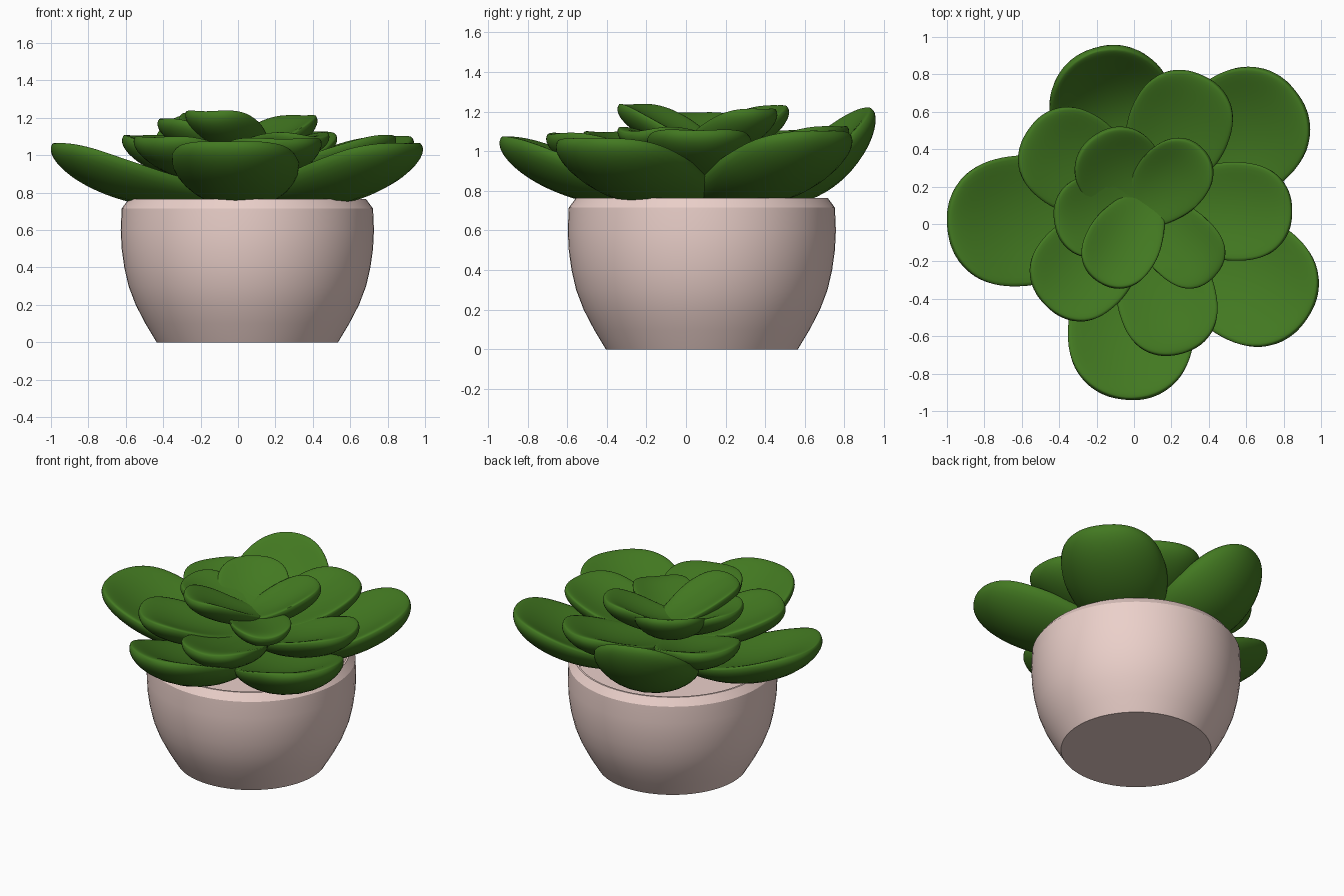
import bpy, bmesh, math
from mathutils import Vector

if "Cube" in bpy.data.objects:
    bpy.data.objects.remove(bpy.data.objects["Cube"])

CX, CY = 0.05, 0.08  # pot axis


def material(name, color):
    m = bpy.data.materials.new(name)
    m.diffuse_color = (*color, 1)
    m.use_nodes = True
    m.node_tree.nodes["Principled BSDF"].inputs["Base Color"].default_value = m.diffuse_color
    return m


def finish(bm, name, mat, angle):
    bmesh.ops.recalc_face_normals(bm, faces=bm.faces)
    me = bpy.data.meshes.new(name)
    bm.to_mesh(me)
    bm.free()
    ob = bpy.data.objects.new(name, me)
    bpy.context.collection.objects.link(ob)
    me.materials.append(mat)
    bpy.ops.object.select_all(action='DESELECT')
    ob.select_set(True)
    bpy.context.view_layer.objects.active = ob
    bpy.ops.object.shade_smooth_by_angle(angle=math.radians(angle))
    return ob


def skin(bm, rings):
    """Join rings of points into a closed tube."""
    vs = [[bm.verts.new(p) for p in r] for r in rings]
    n = len(vs[0])
    for a, b in zip(vs, vs[1:]):
        for i in range(n):
            j = (i + 1) % n
            bm.faces.new((a[i], a[j], b[j], b[i]))
    bm.faces.new(vs[0])
    bm.faces.new(vs[-1])


def lathe(name, profile, mat, n=64):
    bm = bmesh.new()
    skin(bm, [[(CX + r * math.cos(2 * math.pi * i / n), CY + r * math.sin(2 * math.pi * i / n), z)
               for i in range(n)] for r, z in profile])
    return finish(bm, name, mat, 28)


def leaf(name, base, tip, width, thick, cup, power, mat):
    """Fleshy cupped paddle, curling upward from base to tip."""
    b, t = Vector(base), Vector(tip)
    flat = Vector((t.x - b.x, t.y - b.y, 0))
    side = Vector((-flat.y, flat.x, 0)).normalized()

    def mid(s):
        p = b + flat * s
        p.z = b.z + (t.z - b.z) * s ** power
        return p

    rings, steps, n = [], 28, 32
    for k in range(steps + 1):
        s = math.sin(math.pi / 2 * k / steps)
        grow = 0.4 + 0.6 * math.sin(math.pi / 2 * min(s / 0.65, 1))
        fade = max(0, (s - 0.5) / 0.5)
        shape = grow * max(0.001, 1 - fade ** 4) ** 0.45
        tangent = (mid(s + 0.01) - mid(max(s - 0.01, 0))).normalized()
        normal = tangent.cross(side)
        if normal.z < 0:
            normal = -normal
        tk = thick * (0.5 + 0.5 * grow) * max(0.004, 1 - s ** 9) ** 0.5
        ring = []
        for i in range(n):
            a = 2 * math.pi * i / n
            u, v = math.cos(a), math.sin(a)
            u = math.copysign(abs(u) ** 0.8, u)
            v = math.copysign(abs(v) ** 0.8, v)
            h = cup * (u * shape) ** 2 + tk * v * (0.3 if v > 0 else 0.7)
            ring.append(mid(s) + side * (u * shape * width / 2) + normal * h)
        rings.append(ring)
    bm = bmesh.new()
    skin(bm, rings)
    return finish(bm, name, mat, 60)


pink = material("pink_clay", (0.83, 0.63, 0.59))
green = material("leaf_green", (0.055, 0.19, 0.015))
brown = material("soil_brown", (0.2, 0.1, 0.05))

# pot with chamfered rim and recessed top
lathe("pot", [(0.485, 0), (0.545, 0.1), (0.597, 0.2), (0.635, 0.3), (0.658, 0.4), (0.672, 0.5),
              (0.677, 0.6), (0.672, 0.715), (0.635, 0.765), (0.622, 0.765), (0.60, 0.66)], pink)
# central stem
lathe("stem", [(0.09, 0.65), (0.08, 0.85), (0.05, 0.98)], brown, 24)

# leaves of each tier: tip, width, curl
outer = [((-0.99, -0.02, 1.06), 0.70, 2.7), ((-0.21, 0.92, 1.22), 0.68, 3.6),
         ((0.86, 0.70, 1.10), 0.68, 2.7), ((0.92, -0.50, 1.06), 0.68, 2.7),
         ((-0.05, -0.93, 1.07), 0.68, 2.7)]
middle = [((-0.56, 0.50, 1.10), 0.54, 2.4), ((0.36, 0.79, 1.12), 0.55, 2.4),
          ((0.84, 0.06, 1.10), 0.53, 2.4), ((0.25, -0.69, 1.08), 0.53, 2.3),
          ((-0.47, -0.43, 1.09), 0.53, 2.3)]
inner = [((-0.20, 0.47, 1.23), 0.47, 2.5), ((0.36, 0.40, 1.21), 0.39, 2.1),
         ((-0.42, 0.01, 1.19), 0.45, 2.1), ((0.43, -0.28, 1.09), 0.39, 1.8),
         ((-0.18, -0.31, 1.23), 0.40, 1.5)]
tiers = [("outer", outer, 0.80, 0.15, 0.09, 0.08), ("middle", middle, 0.915, 0.13, 0.07, 0.03),
         ("inner", inner, 1.01, 0.11, 0.06, -0.1)]
for tier, leaves, z, thick, cup, offset in tiers:
    for i, (tip, width, power) in enumerate(leaves):
        d = Vector((tip[0] - CX, tip[1] - CY)).normalized() * offset
        leaf(f"{tier}_leaf_{i + 1}", (CX + d.x, CY + d.y, z), tip, width, thick, cup, power, green)
